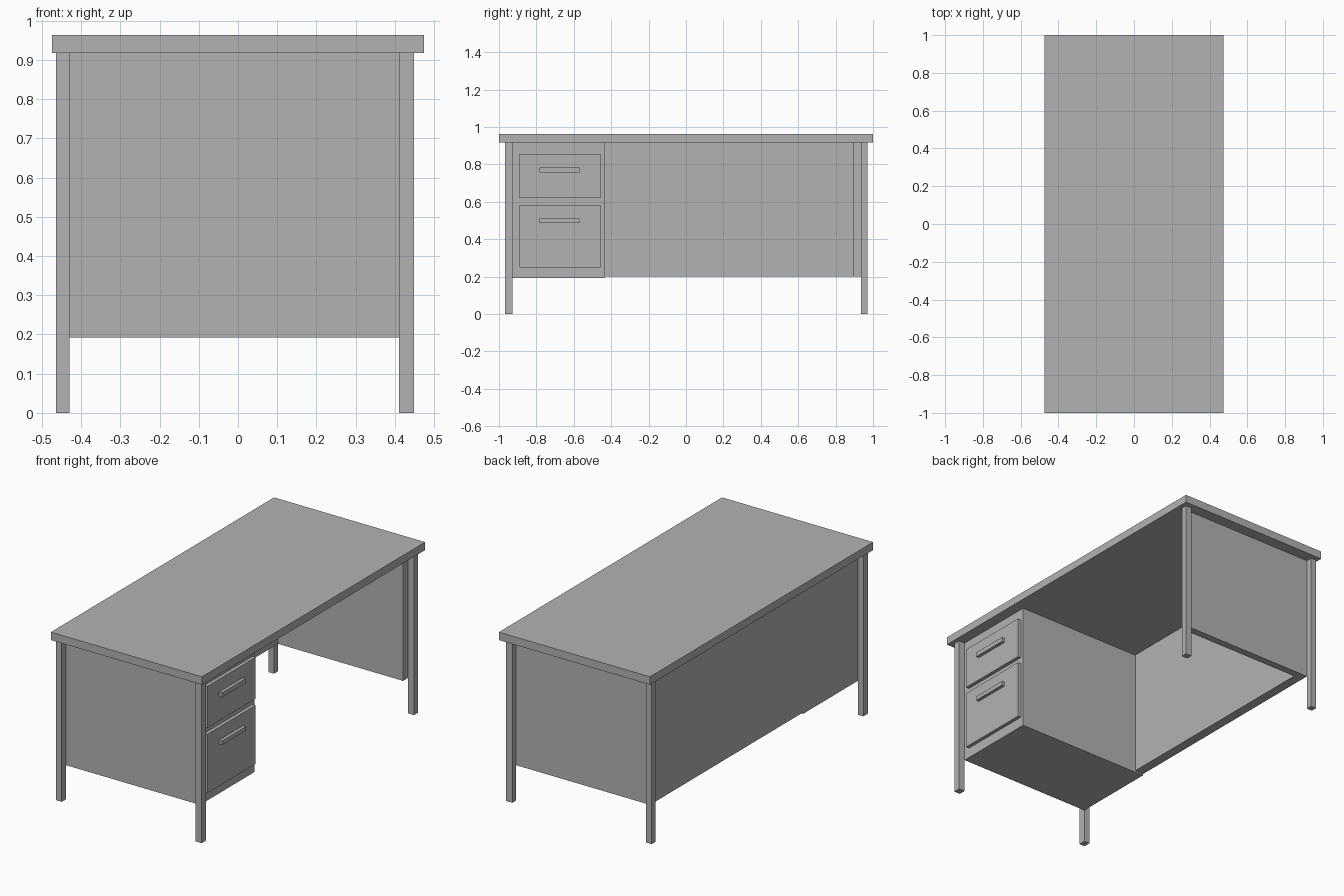
import bpy
import bmesh
from mathutils import Vector

# Remove the default cube
cube = bpy.data.objects.get("Cube")
if cube:
    bpy.data.objects.remove(cube, do_unlink=True)

# One plain grey for the whole desk
GREY = (0.45, 0.45, 0.45, 1)
grey = bpy.data.materials.new("plain_grey")
grey.use_nodes = True
grey.diffuse_color = GREY
grey.node_tree.nodes["Principled BSDF"].inputs["Base Color"].default_value = GREY


def box(name, x, y, z):
    """Add a box spanning the given (low, high) ranges."""
    low, high = (Vector(c) for c in zip(x, y, z))
    size, middle = high - low, (low + high) / 2
    bm = bmesh.new()
    bmesh.ops.create_cube(bm, size=1)
    for v in bm.verts:
        v.co = v.co * size + middle
    mesh = bpy.data.meshes.new(name)
    bm.to_mesh(mesh)
    bm.free()
    mesh.materials.append(grey)
    obj = bpy.data.objects.new(name, mesh)
    bpy.context.collection.objects.link(obj)
    return obj


UNDER = 0.918             # underside of the desktop
KNEE_SIDE, REAR_SIDE = 0.411, -0.429
NEAR_END, FAR_END = -0.927, 0.935

# Desktop
box("desktop", (-0.474, 0.474), (-1, 1), (UNDER, 0.963))

# Four square legs
leg_x = {"rear": (-0.464, REAR_SIDE), "knee": (KNEE_SIDE, 0.449)}
leg_y = {"near": (-0.967, NEAR_END), "far": (FAR_END, 0.97)}
for side, x in leg_x.items():
    for end, y in leg_y.items():
        box(f"{end}_{side}_leg", x, y, (0, UNDER))

# Long modesty panel and the far end panel
box("modesty_panel", (REAR_SIDE, -0.374), (-0.435, FAR_END), (0.2, UNDER))
box("end_panel", (-0.374, KNEE_SIDE), (0.893, FAR_END), (0.2, UNDER))

# Drawer pedestal
box("drawer_pedestal", (REAR_SIDE, KNEE_SIDE), (NEAR_END, -0.437), (0.192, UNDER))

# Raised drawer fronts with bar handles
FACE = KNEE_SIDE + 0.02
drawers = {"upper": ((0.62, 0.855), (0.757, 0.783)),
           "lower": ((0.25, 0.583), (0.486, 0.51))}
for name, (front_z, handle_z) in drawers.items():
    box(f"{name}_drawer_front", (KNEE_SIDE, FACE), (-0.89, -0.457), front_z)
    box(f"{name}_drawer_handle", (FACE, FACE + 0.018), (-0.784, -0.57), handle_z)
